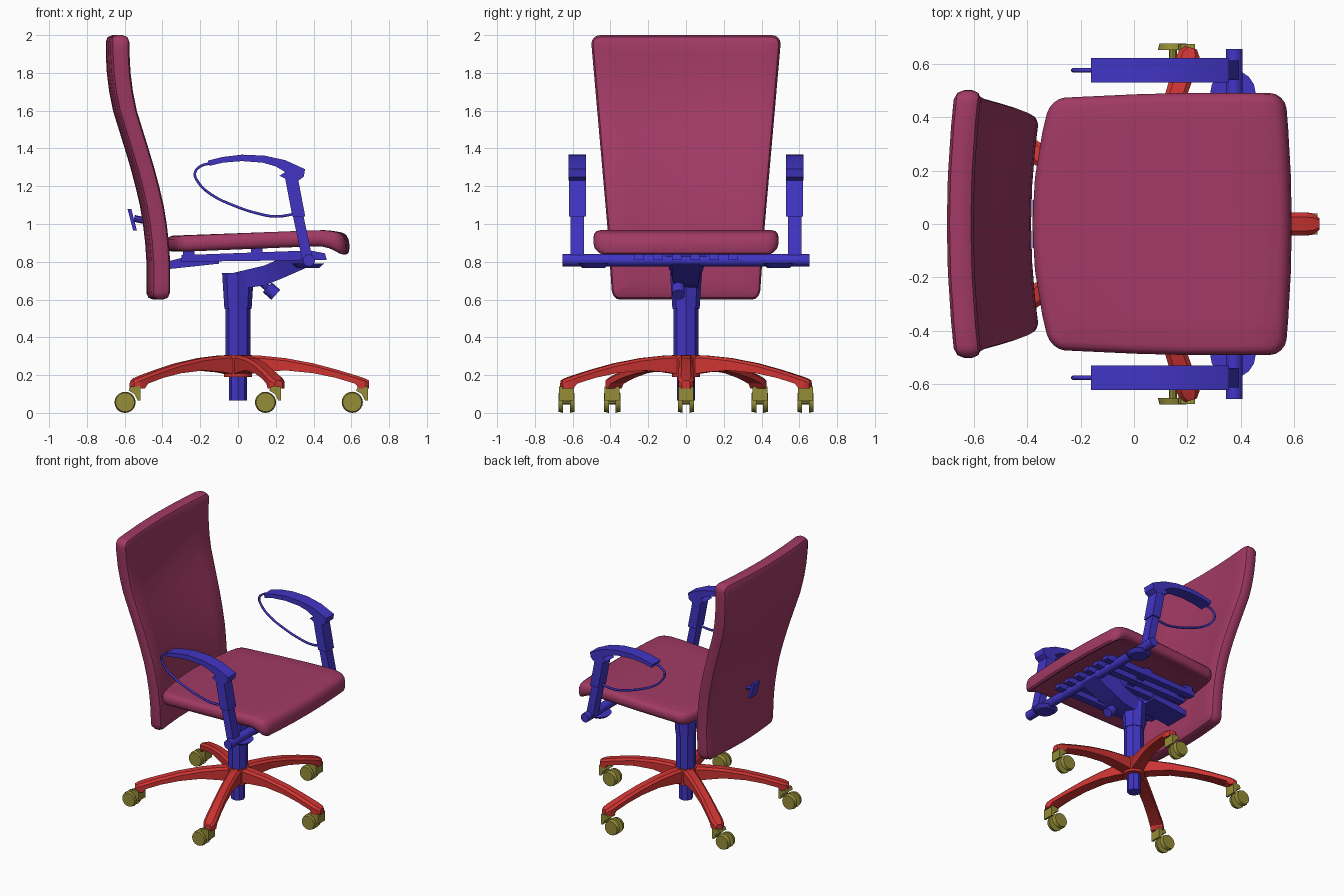
import bpy, bmesh, math
from mathutils import Vector, Matrix

if "Cube" in bpy.data.objects:
    bpy.data.objects.remove(bpy.data.objects["Cube"], do_unlink=True)


def material(name, rgb):
    m = bpy.data.materials.new(name)
    m.use_nodes = True
    m.diffuse_color = (*rgb, 1)
    m.node_tree.nodes["Principled BSDF"].inputs["Base Color"].default_value = (*rgb, 1)
    return m


FABRIC = material("maroon fabric", (0.36, 0.042, 0.13))
FRAME = material("blue frame", (0.053, 0.035, 0.55))
BASE = material("red base", (0.62, 0.035, 0.033))
WHEEL = material("olive wheel", (0.30, 0.27, 0.04))


def finish(name, bm, mat, angle=30):
    bmesh.ops.recalc_face_normals(bm, faces=bm.faces)
    me = bpy.data.meshes.new(name)
    bm.to_mesh(me)
    bm.free()
    me.materials.append(mat)
    me.shade_smooth()
    me.set_sharp_from_angle(angle=math.radians(angle))
    ob = bpy.data.objects.new(name, me)
    bpy.context.collection.objects.link(ob)
    return ob


def box_bm(x, y, z):
    bm = bmesh.new()
    bmesh.ops.create_cube(bm, size=1)
    for v in bm.verts:
        v.co = Vector([(a + b) / 2 + c * (b - a) for (a, b), c in zip((x, y, z), v.co)])
    return bm


def box(name, x, y, z, mat):
    return finish(name, box_bm(x, y, z), mat)


def rod(name, p, q, r, mat, sides=16, r2=None):
    p, q = Vector(p), Vector(q)
    bm = bmesh.new()
    turn = (q - p).to_track_quat('Z', 'Y').to_matrix().to_4x4()
    bmesh.ops.create_cone(bm, cap_ends=True, segments=sides, radius1=r, radius2=r2 or r,
                          depth=(q - p).length, matrix=Matrix.Translation((p + q) / 2) @ turn)
    return finish(name, bm, mat, 40)


def loft(name, rings, mat, matrix=None, angle=30):
    bm = bmesh.new()
    rows = [[bm.verts.new(p) for p in ring] for ring in rings]
    n = len(rows[0])
    for a, b in zip(rows, rows[1:]):
        for i in range(n):
            bm.faces.new((a[i], a[(i + 1) % n], b[(i + 1) % n], b[i]))
    bm.faces.new(rows[0])
    bm.faces.new(rows[-1])
    if matrix:
        bm.transform(matrix)
    return finish(name, bm, mat, angle)


def prism(name, profile, y0, y1, mat):
    return loft(name, [[(x, y, z) for x, z in profile] for y in (y0, y1)], mat)


def smooth_lookup(points, t):
    # eased interpolation through (t, value) points
    for (a, va), (b, vb) in zip(points, points[1:]):
        if t <= b:
            return va + (vb - va) * max(0, (t - a) / (b - a))
    return points[-1][1]


def round_slab(bm, axis, corner, rim, segments):
    # round the four corners along the thin axis, then soften both rims
    def along(e):
        d = e.verts[1].co - e.verts[0].co
        return abs(d[axis]) > 0.9 * d.length
    bmesh.ops.bevel(bm, geom=[e for e in bm.edges if along(e)], offset=corner,
                    segments=4, profile=0.5, affect='EDGES')
    bmesh.ops.bevel(bm, geom=[e for e in bm.edges if not along(e)], offset=rim,
                    segments=segments, profile=0.5, affect='EDGES')


def slice_up(bm, axis, levels):
    normal = [0, 0, 0]
    normal[axis] = 1
    for v in levels:
        bmesh.ops.bisect_plane(bm, geom=bm.verts[:] + bm.edges[:] + bm.faces[:],
                               plane_co=[c * v for c in normal], plane_no=normal)


# Backrest: rounded slab, tapered and bent
bm = box_bm((-0.05, 0.05), (-0.5, 0.5), (0.6, 2.0))
round_slab(bm, 0, 0.05, 0.035, 2)
slice_up(bm, 2, [0.7 + 0.1 * i for i in range(13)])
slice_up(bm, 1, [-0.36, -0.18, 0, 0.18, 0.36])
spine = [(0.6, -0.42), (0.8, -0.42), (0.95, -0.43), (1.1, -0.455), (1.25, -0.49), (1.4, -0.535),
         (1.6, -0.597), (1.75, -0.627), (1.9, -0.635), (2.0, -0.635)]
for v in bm.verts:
    u = v.co.y / 0.5
    v.co.x += smooth_lookup(spine, v.co.z) + 0.015 - 0.03 * (1 - u * u)
    v.co.y *= smooth_lookup([(0.6, 0.78), (1.0, 0.835), (2.0, 1.01)], v.co.z)
finish("backrest", bm, FABRIC, 35)

# Seat cushion: recessed underside, bowed edges, drooping front lip
bm = box_bm((-0.38, 0.59), (-0.49, 0.49), (0, 0.085))
round_slab(bm, 2, 0.06, 0.035, 3)
under = min(bm.faces, key=lambda f: f.calc_center_median().z)
bmesh.ops.inset_region(bm, faces=[under], thickness=0.06)
for v in under.verts:
    v.co.z += 0.02
slice_up(bm, 0, [-0.2, 0, 0.2, 0.4, 0.46, 0.5, 0.54])
slice_up(bm, 1, [-0.36, -0.18, 0, 0.18, 0.36])
for v in bm.verts:
    t = (v.co.x + 0.38) / 0.97
    u = v.co.y / 0.49
    lip = max(0, (v.co.x - 0.43) / 0.16)
    low = 1 - v.co.z / 0.085
    v.co.z += 0.852 + 0.036 * t - lip * lip * (0.03 + 0.04 * low)
    v.co.x += u * u * (0.07 * (1 - t) ** 2 - 0.025 * t * t)
    v.co.y *= 0.96 + 0.04 * min(1, 2 * t)
finish("seat_cushion", bm, FABRIC, 40)

# Backrest adjuster knob
rod("backrest_knob_stem", (-0.46, 0, 1.01), (-0.55, 0, 1.03), 0.018, FRAME, 8)
prism("backrest_knob", [(-0.585, 1.08), (-0.565, 1.08), (-0.535, 0.965), (-0.555, 0.965)],
      -0.035, 0.035, FRAME)

# Gas column and tilt mechanism
rod("column_foot", (0, 0, 0.065), (0, 0, 0.25), 0.047, FRAME, 8)
rod("column", (0, 0, 0.22), (0, 0, 0.56), 0.067, FRAME, 8)
rod("column_sleeve", (0, 0, 0.55), (0, 0, 0.74), 0.072, FRAME, 8, 0.084)


def mech_ring(x, low, high, w_low, w_high):
    return [(x, -w_low, low), (x, w_low, low), (x, w_high, high), (x, -w_high, high)]


loft("tilt_mechanism", [mech_ring(-0.03, 0.65, 0.74, 0.06, 0.07), mech_ring(0.14, 0.675, 0.78, 0.065, 0.09),
                        mech_ring(0.24, 0.715, 0.825, 0.07, 0.11), mech_ring(0.4, 0.785, 0.83, 0.075, 0.11)], FRAME)
rod("tension_stem", (0.11, -0.04, 0.7), (0.17, -0.04, 0.65), 0.018, FRAME, 8)
rod("tension_knob", (0.155, -0.04, 0.665), (0.2, -0.04, 0.625), 0.035, FRAME, 10)

# Seat support slats and rear bracket
for i in range(6):
    y = -0.25 + 0.1 * i
    prism("seat_slat", [(-0.3, 0.80), (0.47, 0.81), (0.46, 0.845), (0.38, 0.86), (-0.3, 0.835)],
          y - 0.025, y + 0.025, FRAME)
for x in (-0.26, 0.1):
    box("slat_tie", (x - 0.03, x + 0.03), (-0.27, 0.27), (0.825, 0.87), FRAME)
prism("rear_bracket", [(-0.38, 0.76), (-0.1, 0.79), (-0.1, 0.825), (-0.3, 0.82), (-0.38, 0.80)],
      -0.09, 0.09, FRAME)

# Armrests
rod("armrest_crossbar", (0.375, -0.655, 0.808), (0.375, 0.655, 0.808), 0.033, FRAME, 10)


def post(name, sections, y, half):
    loft(name, [[(x - w, y - half, z), (x + w, y - half, z), (x + w, y + half, z), (x - w, y + half, z)]
                for x, z, w in sections], FRAME)


pad = [(-0.16, 1.335), (-0.08, 1.355), (0.02, 1.367), (0.14, 1.362), (0.25, 1.338), (0.355, 1.29), (0.348, 1.25),
       (0.32, 1.23), (0.27, 1.23), (0.22, 1.255), (0.25, 1.275), (0.2, 1.305), (0.13, 1.325), (0.02, 1.333),
       (-0.08, 1.325), (-0.15, 1.308)]
loop = [(-0.14, 1.323), (-0.2, 1.305), (-0.228, 1.27), (-0.21, 1.22), (-0.14, 1.155), (-0.02, 1.097),
        (0.1, 1.057), (0.2, 1.04), (0.31, 1.055)]
for side, word in ((1, "left"), (-1, "right")):
    y = side * 0.575
    post(word + "_armrest_post", [(0.37, 0.80, 0.028), (0.315, 1.06, 0.028)], y, 0.036)
    post(word + "_armrest_sleeve", [(0.322, 1.04, 0.034), (0.28, 1.26, 0.034)], y, 0.045)
    prism(word + "_armrest_pad", pad, y - 0.046, y + 0.046, FRAME)
    rod(word + "_armrest_disc", (0.37, side * 0.49, 0.768), (0.37, side * 0.49, 0.79), 0.06, FRAME, 16, 0.085)
    cu = bpy.data.curves.new(word + "_armrest_loop", 'CURVE')
    cu.dimensions = '3D'
    cu.bevel_depth = 0.008
    cu.bevel_resolution = 1
    cu.resolution_u = 4
    sp = cu.splines.new('BEZIER')
    sp.bezier_points.add(len(loop) - 1)
    for bp, (x, z) in zip(sp.bezier_points, loop):
        bp.co = (x, y, z)
        bp.handle_left_type = bp.handle_right_type = 'AUTO'
    cu.materials.append(FRAME)
    bpy.context.collection.objects.link(bpy.data.objects.new(word + "_armrest_loop", cu))

# Five-arm base: (radius, top, bottom, half width) along each arm
rod("base_hub", (0, 0, 0.19), (0, 0, 0.306), 0.075, BASE, 20)
arm = [(0.02, 0.305, 0.2, 0.04), (0.12, 0.303, 0.215, 0.04), (0.25, 0.29, 0.225, 0.038), (0.4, 0.262, 0.21, 0.038),
       (0.52, 0.23, 0.185, 0.04), (0.62, 0.2, 0.155, 0.043), (0.64, 0.193, 0.13, 0.043),
       (0.67, 0.183, 0.13, 0.04), (0.693, 0.172, 0.13, 0.022)]
rings = [[(r, -w, lo), (r, w, lo), (r, w, hi - 0.014), (r, w * 0.6, hi), (r, -w * 0.6, hi), (r, -w, hi - 0.014)]
         for r, hi, lo, w in arm]
for i in range(5):
    a = math.radians(72 * i)
    loft("base_arm", rings, BASE, Matrix.Rotation(a, 4, 'Z'))
    # Twin-wheel caster trailing backwards
    cx, cy = 0.665 * math.cos(a), 0.665 * math.sin(a)
    prism("caster_fork", [(cx - 0.03, 0.14), (cx + 0.022, 0.14), (cx + 0.022, 0.065), (cx + 0.008, 0.065),
                          (cx - 0.01, 0.1), (cx - 0.04, 0.118)], cy - 0.04, cy + 0.04, WHEEL)
    rod("caster_axle", (cx - 0.06, cy - 0.03, 0.06), (cx - 0.06, cy + 0.03, 0.06), 0.015, WHEEL, 8)
    for s in (-1, 1):
        rod("caster_wheel", (cx - 0.06, cy + s * 0.018, 0.056), (cx - 0.06, cy + s * 0.043, 0.056),
            0.056, WHEEL, 20, 0.05)
